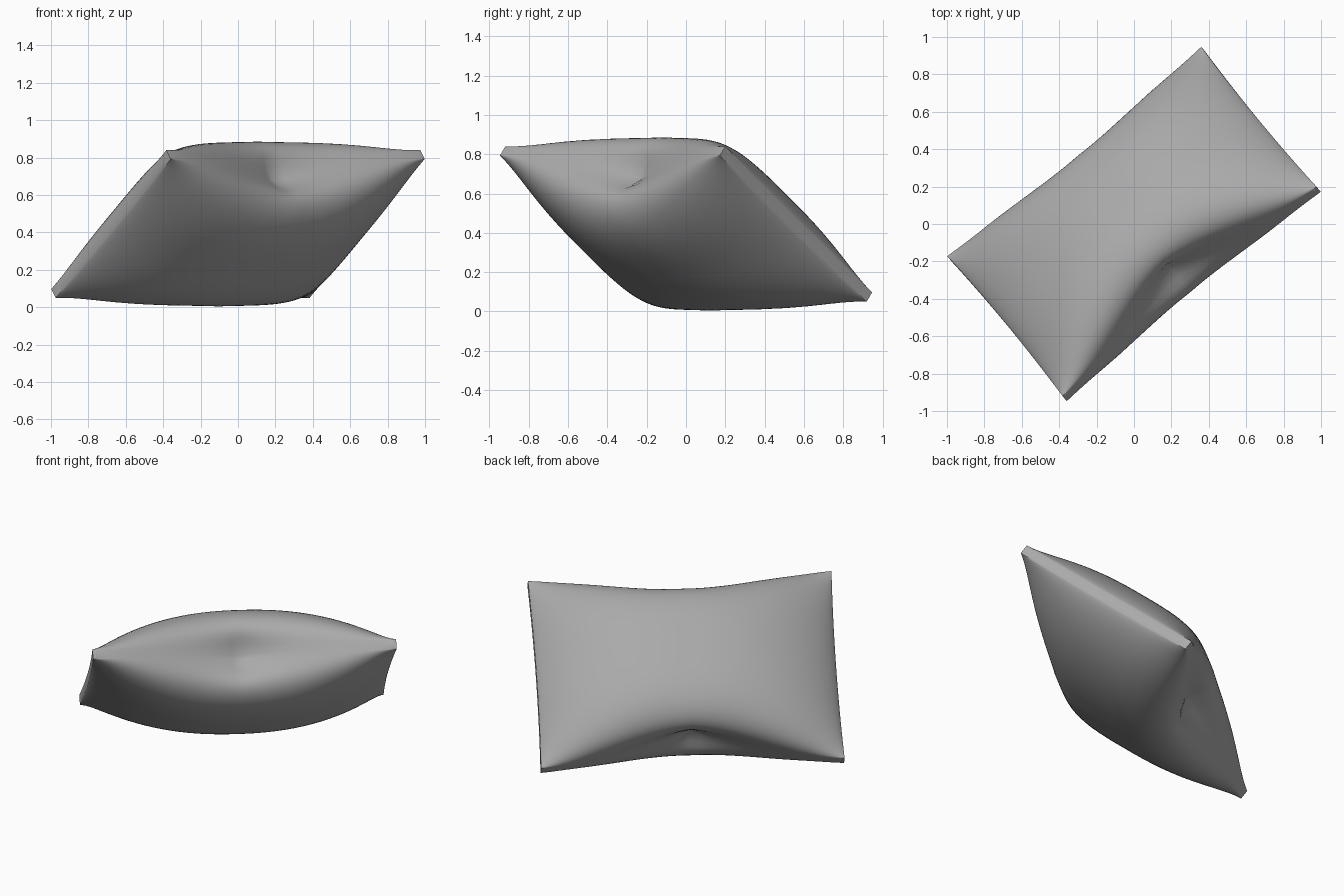
import bpy, bmesh, math
from mathutils import Matrix, Vector

cube = bpy.data.objects.get("Cube")
if cube:
    bpy.data.objects.remove(cube, do_unlink=True)

# Fabric colour
fabric = bpy.data.materials.new("grey_fabric")
fabric.use_nodes = True
grey = (0.4, 0.4, 0.4, 1)
fabric.diffuse_color = grey
shader = fabric.node_tree.nodes["Principled BSDF"]
shader.inputs["Base Color"].default_value = grey
shader.inputs["Roughness"].default_value = 0.8

HALF_LENGTH, HALF_WIDTH, PUFF, RIM = 0.88, 0.61, 0.315, 0.03


def pillow_point(s, t, side):
    """Place a grid point (s, t in -1..1) on the upper or lower face."""
    U = math.sin(s * math.pi / 2)
    V = math.sin(t * math.pi / 2)
    au, av = min(abs(U), 1), min(abs(V), 1)
    # The outline is waisted along the long edges, nearly straight at the ends
    width = HALF_WIDTH - 0.13 * math.cos(au * math.pi / 2) ** 2
    x = U * (HALF_LENGTH - 0.012 * (1 - av ** 2))
    # Full belly in the middle, thin rim at the seams
    puff = PUFF * (1 - au ** 2.1) ** 0.78
    rim = RIM * (0.4 + 0.6 * au)
    z = rim + puff * (1 - av ** 3) ** (0.33 + 0.25 * au)
    # Pinched tuck in the middle of each long seam
    seam = HALF_WIDTH - 0.23 * (1 - au) ** 1.4
    tuck = max(0, width - seam) * math.exp(-(z / 0.12) ** 2) * av ** 3
    y = V * width - math.copysign(tuck, V)
    return Vector((x, y, side * z))


# Two matching faces joined by a narrow rim
bm = bmesh.new()
bmesh.ops.create_grid(bm, x_segments=48, y_segments=48, size=1)
lower = list(bm.verts)
out = bmesh.ops.extrude_face_region(bm, geom=bm.faces[:], use_keep_orig=True)
upper = [v for v in out["geom"] if isinstance(v, bmesh.types.BMVert)]
for verts, side in ((lower, -1), (upper, 1)):
    for v in verts:
        v.co = pillow_point(v.co.x, v.co.y, side)
bmesh.ops.recalc_face_normals(bm, faces=bm.faces[:])
mesh = bpy.data.meshes.new("pillow")
bm.to_mesh(mesh)
bm.free()
mesh.materials.append(fabric)

pillow = bpy.data.objects.new("pillow", mesh)
bpy.context.collection.objects.link(pillow)

# Lean the pillow: long side level, short side rising to the front
along = Vector((0.772, 0.636, 0)).normalized()
rise = Vector((0.51, -0.61, 0.61))
rise = (rise - along * rise.dot(along)).normalized()
turn = Matrix((along, rise, along.cross(rise))).transposed().to_4x4()
pillow.matrix_world = Matrix.Translation((0, 0, 0.445)) @ turn

bpy.context.view_layer.objects.active = pillow
pillow.select_set(True)
bpy.ops.object.shade_smooth_by_angle(angle=math.radians(40))
